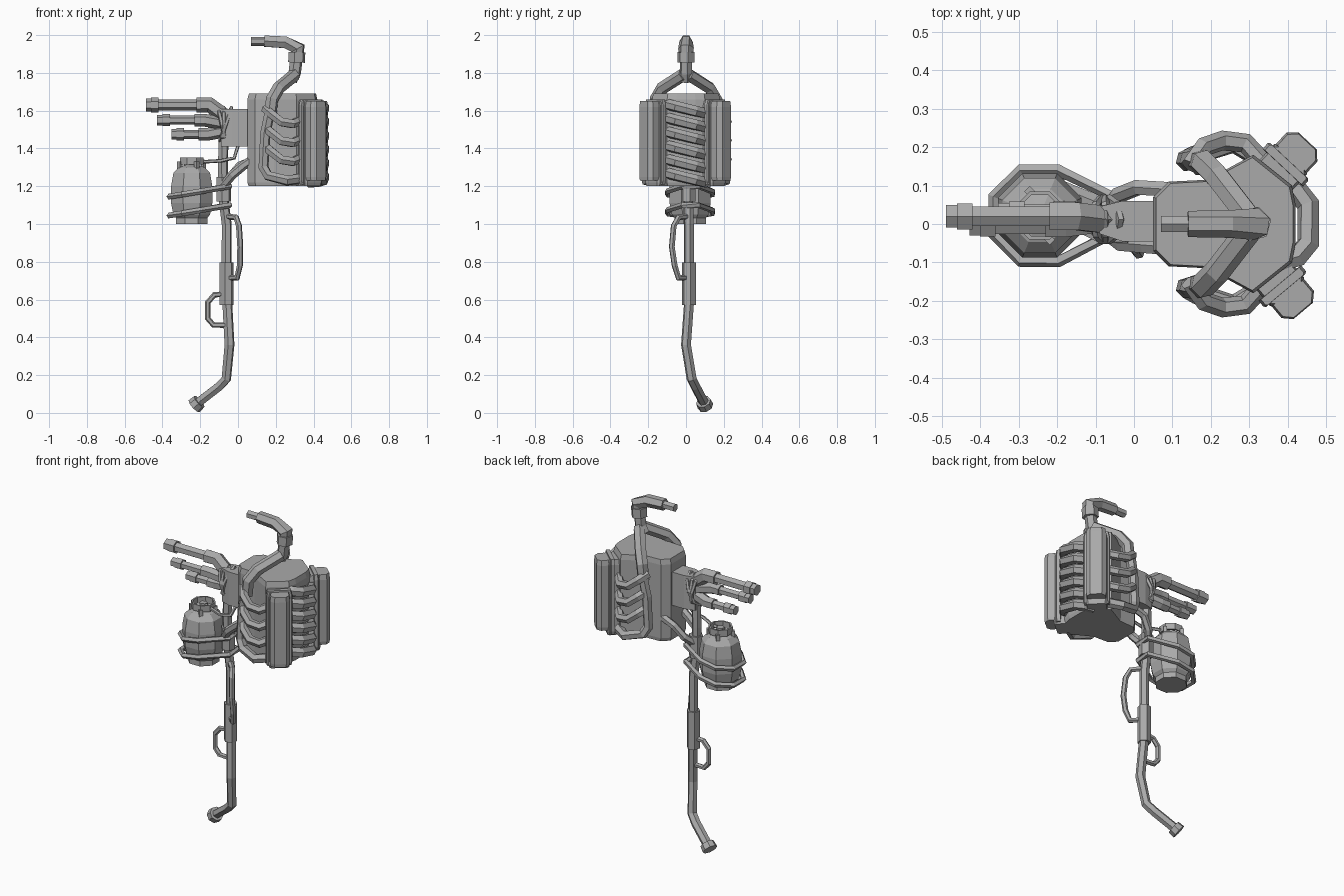
import bpy, bmesh, math
from mathutils import Vector, Matrix

cube = bpy.data.objects.get("Cube")
if cube:
    bpy.data.objects.remove(cube)

metal = bpy.data.materials.new("grey metal")
metal.use_nodes = True
grey = (0.4, 0.4, 0.4, 1)
metal.diffuse_color = grey
metal.node_tree.nodes["Principled BSDF"].inputs["Base Color"].default_value = grey


def finish(name, bm):
    bmesh.ops.recalc_face_normals(bm, faces=bm.faces)
    mesh = bpy.data.meshes.new(name)
    bm.to_mesh(mesh)
    bm.free()
    mesh.materials.append(metal)
    obj = bpy.data.objects.new(name, mesh)
    bpy.context.collection.objects.link(obj)
    return obj


def skin(bm, rings, closed=False):
    """Join rings of vertices with quads, capping the ends of open tubes."""
    n = len(rings[0])
    count = len(rings)
    for a in range(count if closed else count - 1):
        lo, hi = rings[a], rings[(a + 1) % count]
        for i in range(n):
            j = (i + 1) % n
            bm.faces.new((lo[i], lo[j], hi[j], hi[i]))
    if not closed:
        bm.faces.new(rings[0])
        bm.faces.new(rings[-1])


def pipe(name, pts, r, sides=6, closed=False):
    """Sweep a polygon along a path with mitred bends."""
    pts = [Vector(p) for p in pts]
    bm, rings, n = bmesh.new(), [], len(pts)
    side = None
    for i, p in enumerate(pts):
        a = (p - pts[i - 1]).normalized() if i or closed else None
        b = (pts[(i + 1) % n] - p).normalized() if i < n - 1 or closed else None
        t = ((a or b) + (b or a)).normalized()
        if side is None:
            side = t.orthogonal() if abs(t.z) > 0.7 else t.cross(Vector((0, 0, 1)))
        side = (side - t * side.dot(t)).normalized()
        up = t.cross(side)
        rad = r[i] if isinstance(r, (list, tuple)) else r
        ring = []
        for k in range(sides):
            w = math.tau * (k + 0.5) / sides
            ring.append(bm.verts.new(p + rad * (side * math.cos(w) + up * math.sin(w))))
        rings.append(ring)
    skin(bm, rings, closed)
    return finish(name, bm)


def prism(name, outline, levels):
    """Stack scaled copies of an outline; levels hold (z, scale)."""
    bm = bmesh.new()
    cx = sum(p[0] for p in outline) / len(outline)
    cy = sum(p[1] for p in outline) / len(outline)
    skin(bm, [[bm.verts.new((cx + (x - cx) * s, cy + (y - cy) * s, z)) for x, y in outline]
              for z, s in levels])
    return finish(name, bm)


def lathe(name, x, y, profile, sides=8):
    ring = [(x + math.cos(math.tau * (k + .5) / sides), y + math.sin(math.tau * (k + .5) / sides))
            for k in range(sides)]
    return prism(name, ring, [(z, r) for r, z in profile])


# Engine block with a chamfered front and a wide, angled back
half = [(.05, .07), (.09, .11), (.19, .115), (.31, .18), (.41, .10), (.42, .05)]
prism("engine_block", half + [(x, -y) for x, y in reversed(half)],
      [(1.2, .97), (1.22, 1), (1.66, 1), (1.69, .96)])

# Two angled cylinder housings: stalk, wide cap and chamfered end plate
def housing(name, angle, near, far, width, low, high, taper):
    rot = Matrix.Rotation(math.radians(angle), 2)
    pts = [(near, -width), (far - taper, -width), (far, -width + taper),
           (far, width - taper), (far - taper, width), (near, width)]
    pts = [rot @ Vector(p) + Vector((.25, 0)) for p in pts]
    prism(name, pts, [(low, .93), (low + .02, 1), (high - .03, 1), (high, .9)])

for side, angle in (("left", 47), ("right", -50)):
    housing(side + "_housing_stalk", angle, .08, .24, .058, 1.2, 1.65, .01)
    housing(side + "_housing_collar", angle, .2, .225, .072, 1.21, 1.66, .005)
    housing(side + "_housing_cap", angle, .23, .295, .055, 1.23, 1.65, .022)

# Slanted coil pipes across the back
for i in range(6):
    z = 1.245 + i * .073
    pipe(f"back_coil_{i + 1}", [(.37, -.10, z + .025), (.425, -.085, z + .02), (.453, -.05, z + .012),
                                (.453, .05, z - .012), (.425, .085, z - .02), (.37, .10, z - .025)], .03)

# Exhaust headers, side pipes and forked stack
for side, s in (("left", 1), ("right", -1)):
    pipe(side + "_stack_leg", [(.17, s * .16, 1.57), (.18, s * .16, 1.66), (.215, s * .125, 1.72),
                               (.30, s * .015, 1.79)], .034)
    pipe(side + "_header", [(.17, s * .17, 1.6), (.145, s * .165, 1.48), (.135, s * .165, 1.3),
                            (.16, s * .18, 1.255), (.26, s * .21, 1.23), (.33, s * .17, 1.24)], .028)
    for i in range(3):
        z = 1.35 + i * .1
        pipe(f"{side}_side_pipe_{i + 1}", [(.145, s * .15, z + .06), (.18, s * .2, z + .03),
             (.23, s * .217, z - .01), (.29, s * .21, z - .02), (.335, s * .16, z)], .026)
pipe("stack_riser", [(.28, 0, 1.76), (.30, 0, 1.80), (.31, 0, 1.88)], .034)
pipe("stack_collar", [(.31, 0, 1.855), (.312, 0, 1.91)], .046)
pipe("stack_elbow", [(.312, 0, 1.88), (.318, 0, 1.93), (.25, 0, 1.962), (.14, 0, 1.968)],
     [.036, .042, .036, .034])
pipe("stack_tip", [(.15, 0, 1.967), (.07, 0, 1.967)], .024)

# Neck between the engine and the barrels
prism("neck", [(-.09, -.025), (-.03, -.045), (.07, -.045), (.07, .06), (-.03, .06), (-.09, .045)],
      [(1.41, 1), (1.61, 1)])

# Three stepped barrels with thicker muzzles
barrels = [("top", -.485, -.15, 1.63, .02, .034), ("middle", -.425, -.18, 1.55, -.005, .028),
           ("bottom", -.35, -.16, 1.475, .03, .028)]
for name, tip, bend, z, y, r in barrels:
    pipe(name + "_barrel_base", [(-.22 if name == "top" else bend - .05, y, z), (bend, y, z),
                                 (-.07, .01, 1.53 + (z - 1.55) * .5)], r * 1.2)
    pipe(name + "_barrel", [(tip + .02, y, z), (bend, y, z)], r * .85)
    pipe(name + "_muzzle", [(tip + .025, y, z), (tip + .065, y, z)], r * 1.15)
    pipe(name + "_barrel_tip", [(tip - .003, y, z), (tip + .03, y, z)], r)

# Cords wrapped around the barrel roots
for i, tilt in enumerate((-.02, .0, .03)):
    pts = []
    for k in range(8):
        a = math.tau * k / 8
        pts.append((-.085 + .01 * i + tilt * math.sin(a), .012 + .055 * math.cos(a),
                    1.525 + .09 * math.sin(a)))
    pipe(f"barrel_cord_{i + 1}", pts, .011, 5, True)

# Gas canister with foot ring and carrying guard
cx, cy = -.245, .022
lathe("canister_body", cx, cy, [(.08, 1.02), (.105, 1.05), (.118, 1.11), (.118, 1.2), (.105, 1.27),
                                (.075, 1.30), (.03, 1.315)])
lathe("canister_foot", cx, cy, [(.09, 1.0), (.09, 1.035)])
lathe("canister_valve", cx, cy, [(.022, 1.3), (.022, 1.345)], 6)
guard = [(cx + .068 * math.cos(a), cy + .068 * math.sin(a))
         for a in (math.tau * (k + .5) / 8 for k in range(8))]
bm = bmesh.new()
skin(bm, [[bm.verts.new((cx + (x - cx) * f, cy + (y - cy) * f, z))
           for f, z in ((1, 1.315), (1, 1.353), (.85, 1.353), (.85, 1.315))] for x, y in guard], True)
finish("canister_guard", bm)
for k in range(0, 8, 2):
    x, y = guard[k]
    pipe(f"guard_post_{k // 2 + 1}", [(x, y, 1.27), (x, y, 1.33)], .014, 4)

# Straps tying the canister to the pole
for i, z in enumerate((1.065, 1.165)):
    pts = [(cx + .128 * math.cos(a), cy + .128 * math.sin(a), z + .11 * math.cos(a) * .2)
           for a in (math.tau * (k + .5) / 8 for k in range(1, 7))]
    pts = [(-.045, cy + .045, z + .035)] + pts + [(-.045, cy - .04, z + .035)]
    pipe(f"canister_strap_{i + 1}", pts, .016, 5, True)

# Pole, grip and foot
pipe("pole", [(-.075, .012, 1.5), (-.08, .012, 1.3), (-.075, .012, 1.12), (-.06, .015, 1.0),
              (-.06, .015, .7), (-.056, .015, .57), (-.045, .0, .36), (-.062, .03, .18),
              (-.10, .05, .14), (-.21, .095, .055)], .027)
pipe("pole_bracket", [(-.075, .012, 1.12), (-.075, .012, 1.25)], .04)
pipe("grip_sleeve", [(-.06, .015, .57), (-.06, .015, .795)], .038)
pipe("pole_foot", [(-.205, .092, .06), (-.232, .103, .036)], [.04, .043], 8)

# Handles on the pole
pipe("carry_handle", [(-.06, .01, 1.04), (-.01, -.04, 1.035), (.005, -.065, .99), (.012, -.075, .88),
                      (.01, -.06, .78), (-.005, -.04, .715), (-.055, .01, .715)], .016)
pipe("trigger_guard", [(-.06, .012, .63), (-.125, .012, .625), (-.16, .012, .585), (-.16, .012, .5),
                       (-.13, .012, .465), (-.05, .005, .465)], .015)

# Feed hoses from the engine to the pole and canister
pipe("right_feed_hose", [(.09, -.06, 1.35), (.03, -.055, 1.31), (-.03, -.05, 1.26),
                         (-.08, -.01, 1.2)], .024)
pipe("left_feed_hose", [(.09, .09, 1.34), (.01, .095, 1.31), (-.04, .075, 1.25),
                        (-.08, .02, 1.2)], .022)
pipe("valve_hose", [(cx, cy, 1.335), (-.17, .0, 1.33), (-.09, -.04, 1.335), (-.02, -.04, 1.35),
                    (.005, 0, 1.43)], .01, 5)
